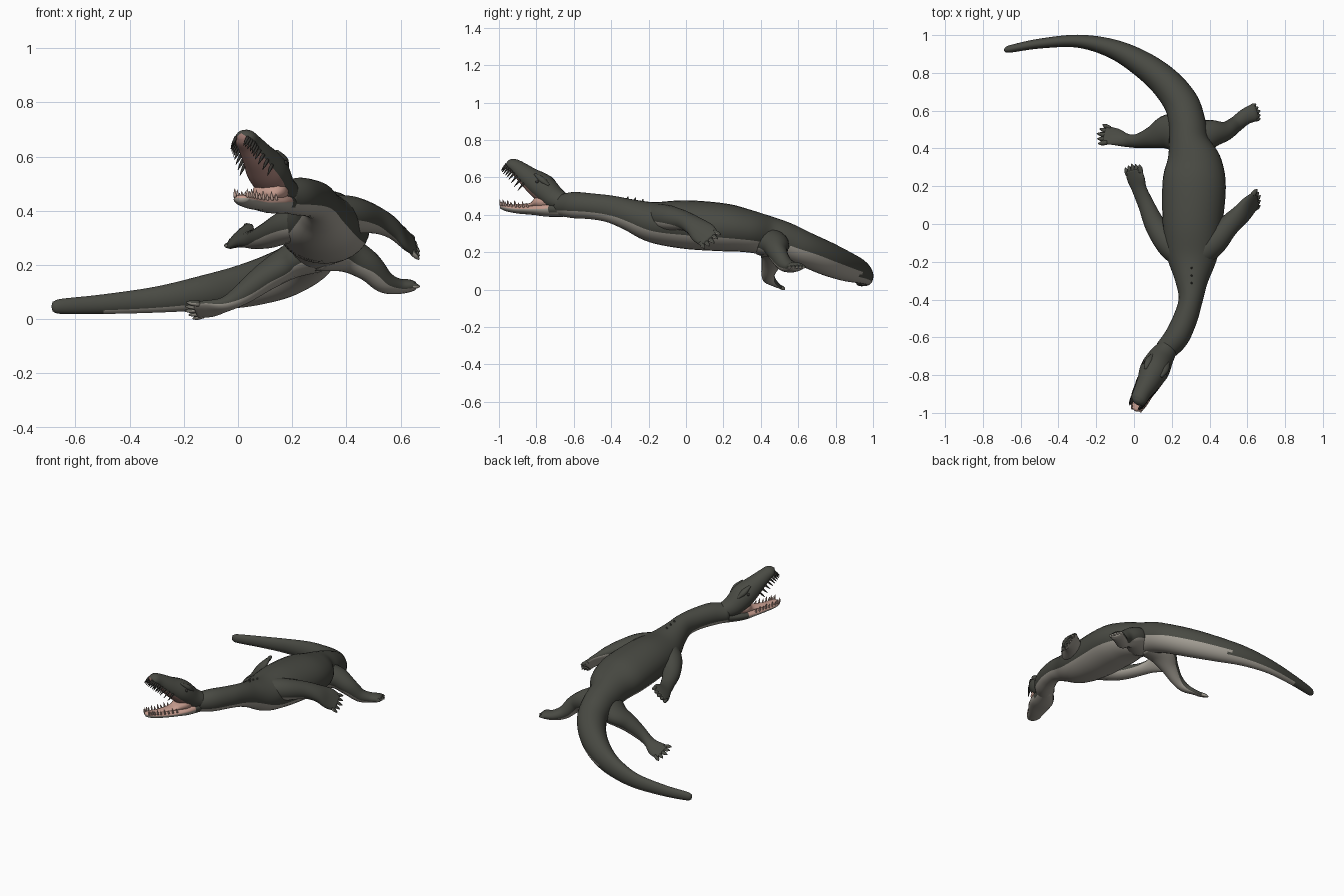
import bpy, bmesh, math
from mathutils import Vector

if "Cube" in bpy.data.objects:
    bpy.data.objects.remove(bpy.data.objects["Cube"])

def mat(name, r, g, b):
    m = bpy.data.materials.new(name)
    m.diffuse_color = (r, g, b, 1)
    m.use_nodes = True
    m.node_tree.nodes["Principled BSDF"].inputs["Base Color"].default_value = m.diffuse_color
    return m

HIDE = mat("dark hide", .066, .068, .056)
BELLY = mat("pale belly", .37, .345, .30)
MOUTH = mat("pink mouth", .56, .33, .27)
PALATE = mat("dark palate", .33, .185, .16)
TOOTH = mat("pale tooth", .55, .38, .32)
BLACK = mat("dark tooth", .035, .033, .029)
Z = Vector((0, 0, 1))

def spline(pts, steps=6):
    """Smooth (Catmull-Rom) resampling of rows x, y, z, half width, half height, roll."""
    rows = [Vector(tuple(p) + (0,) * (6 - len(p))) for p in pts]
    rows = [rows[0] * 2 - rows[1]] + rows + [rows[-1] * 2 - rows[-2]]
    out = []
    for i in range(1, len(rows) - 2):
        a, b, c, d = rows[i - 1:i + 3]
        for k in range(steps):
            t = k / steps
            out.append(.5 * (2 * b + (c - a) * t + (2 * a - 5 * b + 4 * c - d) * t * t
                             + (3 * b - a - 3 * c + d) * t ** 3))
    return out + [rows[-2]]

def frames(rows):
    """Position, tangent, side and up for each row."""
    res = []
    for i, r in enumerate(rows):
        t = (rows[min(i + 1, len(rows) - 1)] - rows[max(i - 1, 0)])
        t = Vector(t[:3]).normalized()
        s = t.cross(Z).normalized()
        u = s.cross(t)
        c, n = math.cos(math.radians(r[5])), math.sin(math.radians(r[5]))
        res.append((Vector(r[:3]), t, s * c + u * n, u * c - s * n, r[3], r[4]))
    return res

def loft(bm, pts, rule, n=20, steps=6, flat=1.0, flat_top=1.0):
    """Elliptical tube; rule(sin of ring angle, centre) gives the material index."""
    fr = frames(spline(pts, steps))
    rings = []
    for p, t, s, u, w, h in fr:
        ring = []
        for i in range(n):
            a = 2 * math.pi * i / n
            v = math.sin(a) * (flat_top if math.sin(a) > 0 else flat)
            ring.append(bm.verts.new(p + s * w * math.cos(a) + u * h * v))
        rings.append(ring)

    def face(vs, i):
        f = bm.faces.new(vs)
        f.smooth = True
        f.material_index = rule(math.sin(2 * math.pi * (i + .5) / n), f.calc_center_median())
    for a, b in zip(rings, rings[1:]):
        for i in range(n):
            j = (i + 1) % n
            face((a[i], a[j], b[j], b[i]), i)
    for ring, (p, t, s, u, w, h), sg in ((rings[0], fr[0], -1), (rings[-1], fr[-1], 1)):
        pole = bm.verts.new(p + t * sg * min(w, h) * .5)
        for i in range(n):
            face((ring[i], ring[(i + 1) % n], pole), i)
    return fr

def finish(name, bm, mats):
    bmesh.ops.recalc_face_normals(bm, faces=bm.faces)
    me = bpy.data.meshes.new(name)
    bm.to_mesh(me)
    bm.free()
    for m in mats:
        me.materials.append(m)
    ob = bpy.data.objects.new(name, me)
    bpy.context.collection.objects.link(ob)
    return ob

# Body: neck, trunk and curved tail in one tube
bm = bmesh.new()
body = [(.165, -.67, .45, .058, .058), (.225, -.60, .452, .066, .070), (.272, -.50, .445, .064, .069),
        (.30, -.40, .43, .064, .073), (.305, -.30, .40, .088, .085), (.308, -.17, .36, .135, .110),
        (.31, 0, .348, .158, .130), (.318, .2, .333, .168, .128), (.315, .32, .315, .150, .115),
        (.292, .43, .29, .108, .105), (.282, .53, .262, .098, .098), (.25, .64, .215, .092, .092),
        (.16, .755, .165, .082, .090), (.03, .855, .125, .068, .080), (-.12, .93, .098, .050, .065),
        (-.30, .968, .072, .034, .048), (-.50, .955, .055, .026, .036), (-.65, .928, .047, .020, .028),
        (-.683, .92, .047, .012, .018)]

def body_colour(s, c):
    if c.x < 0:
        return int(s < -.6 and c.x > -.5)
    return int(s < (-.2 if c.y > .55 else -.45))
loft(bm, body, body_colour, n=28)
finish("body", bm, [HIDE, BELLY])

# Small spikes above the shoulders
bm = bmesh.new()
for y, z in ((-.32, .482), (-.28, .476), (-.24, .468)):
    loft(bm, [(.305, y, z - .02, .012, .012), (.305, y + .01, z + .015, .003, .003)],
         lambda s, c: 0, n=8, steps=2)
finish("back_spikes", bm, [HIDE])

# Limbs: flattened paddle with splayed, clawed digits
def limb(name, pts, spread, length, level=-.35):
    bm = bmesh.new()
    under = lambda s, c: int(s < level)
    fr = loft(bm, pts, under, n=18)
    p, t, s, u, w, h = fr[-1]
    for k in (-1, -.5, 0, .5, 1):
        d = (t + s * k * spread).normalized()
        a = p - t * .02 + s * w * k * .8
        b = a + d * length * (1 - .25 * abs(k))
        mid = a.lerp(b, .6)
        loft(bm, [(*a, .013, .011), (*mid, .012, .010), (*b, .003, .003)], under, n=8, steps=3)
    finish(name, bm, [HIDE, BELLY])

limb("front_limb_left", [(.33, -.17, .39, .075, .07), (.42, -.10, .385, .07, .068), (.50, -.01, .368, .058, .052, -15),
                         (.56, .045, .342, .058, .038, -35), (.605, .09, .305, .068, .024, -48),
                         (.645, .128, .27, .058, .015, -50)], .25, .06, -.2)
limb("front_limb_right", [(.28, -.18, .37, .075, .07), (.19, -.11, .345, .07, .062), (.115, -.01, .31, .056, .048),
                          (.065, .10, .295, .044, .036, 15), (.03, .18, .298, .044, .026, 35),
                          (.01, .24, .305, .062, .020, 45), (-.003, .285, .308, .060, .013, 45)], .15, .055)
limb("hind_limb_left", [(.30, .43, .26, .10, .085), (.40, .475, .24, .078, .068), (.48, .49, .195, .052, .055),
                        (.535, .525, .14, .042, .042), (.585, .565, .122, .042, .030),
                        (.63, .587, .123, .046, .024), (.648, .593, .122, .040, .018)], .3, .042)
limb("hind_limb_right", [(.27, .48, .25, .11, .085), (.18, .485, .205, .095, .062), (.10, .46, .155, .060, .052),
                         (.02, .44, .095, .038, .040), (-.04, .443, .058, .036, .028, -15),
                         (-.10, .462, .040, .052, .018, -30), (-.155, .472, .034, .054, .014, -30)], .4, .062)

# Head: skull with raised upper jaw, flat palate beneath
bm = bmesh.new()
skull = [(.20, -.63, .452, .045, .045), (.145, -.705, .484, .068, .068), (.108, -.775, .545, .078, .078),
         (.075, -.84, .595, .062, .062), (.043, -.895, .643, .048, .046),
         (.025, -.93, .668, .042, .036), (.016, -.945, .68, .026, .022)]
upper = loft(bm, skull, lambda s, c: int(s < -.4 and c.y < -.755), n=24, flat=.85)
finish("skull", bm, [HIDE, PALATE])

# Lower jaw with pink mouth floor
bm = bmesh.new()
jaw = [(.19, -.63, .435, .045, .045), (.128, -.74, .432, .072, .042), (.09, -.82, .430, .066, .030),
       (.055, -.89, .432, .050, .026), (.025, -.95, .440, .042, .023), (.012, -.985, .446, .028, .016)]

def jaw_colour(s, c):
    if c.y > -.74:
        return 0 if s > -.5 else 1
    return 2 if s > -.1 else 1
lower = loft(bm, jaw, jaw_colour, n=24, flat_top=.75)
finish("lower_jaw", bm, [HIDE, BELLY, MOUTH])

# Throat and tongue
bm = bmesh.new()
loft(bm, [(.135, -.72, .475, .058, .045), (.115, -.77, .470, .066, .042), (.09, -.82, .452, .042, .014),
          (.05, -.90, .448, .026, .010), (.035, -.93, .448, .016, .007)], lambda s, c: 0, n=16)
finish("tongue", bm, [MOUTH])

# Teeth rows following both jaws
def teeth(name, fr, first, sign, length, radius, material):
    bm = bmesh.new()
    for i in range(first, len(fr), 2):
        p, t, s, u, w, h = fr[i]
        for side in (-1, 1):
            big = length * (1.25 if i % 4 else .8)
            a = p + s * side * w * .88 + u * sign * h * .33
            b = a + u * sign * (big + h * .25) + t * .008
            loft(bm, [(*a, radius, radius), (*a.lerp(b, .5), radius * .8, radius * .8), (*b, .001, .001)],
                 lambda s, c: 0, n=8, steps=2)
    finish(name, bm, [material])

teeth("upper_teeth", upper, 17, -1, .030, .0065, BLACK)
teeth("lower_teeth", lower, 12, 1, .020, .006, TOOTH)

# Brow ridges over dark eyes, one each side of the skull
p, t, s, u, w, h = upper[12]
for label, side in (("left", 1), ("right", -1)):
    bm = bmesh.new()
    c = p - s * side * w * .60 + u * h * .66
    a, b = c - t * .05, c + t * .055
    loft(bm, [(*a, .008, .006), (*c, .022, .018), (*b, .008, .006)], lambda s, c: 0, n=12)
    finish("brow_" + label, bm, [HIDE])
    bm = bmesh.new()
    bmesh.ops.create_uvsphere(bm, u_segments=12, v_segments=8, radius=.009)
    bmesh.ops.translate(bm, verts=bm.verts, vec=p + t * .01 - s * side * w * .88 + u * h * .42)
    for f in bm.faces:
        f.smooth = True
    finish("eye_" + label, bm, [BLACK])
